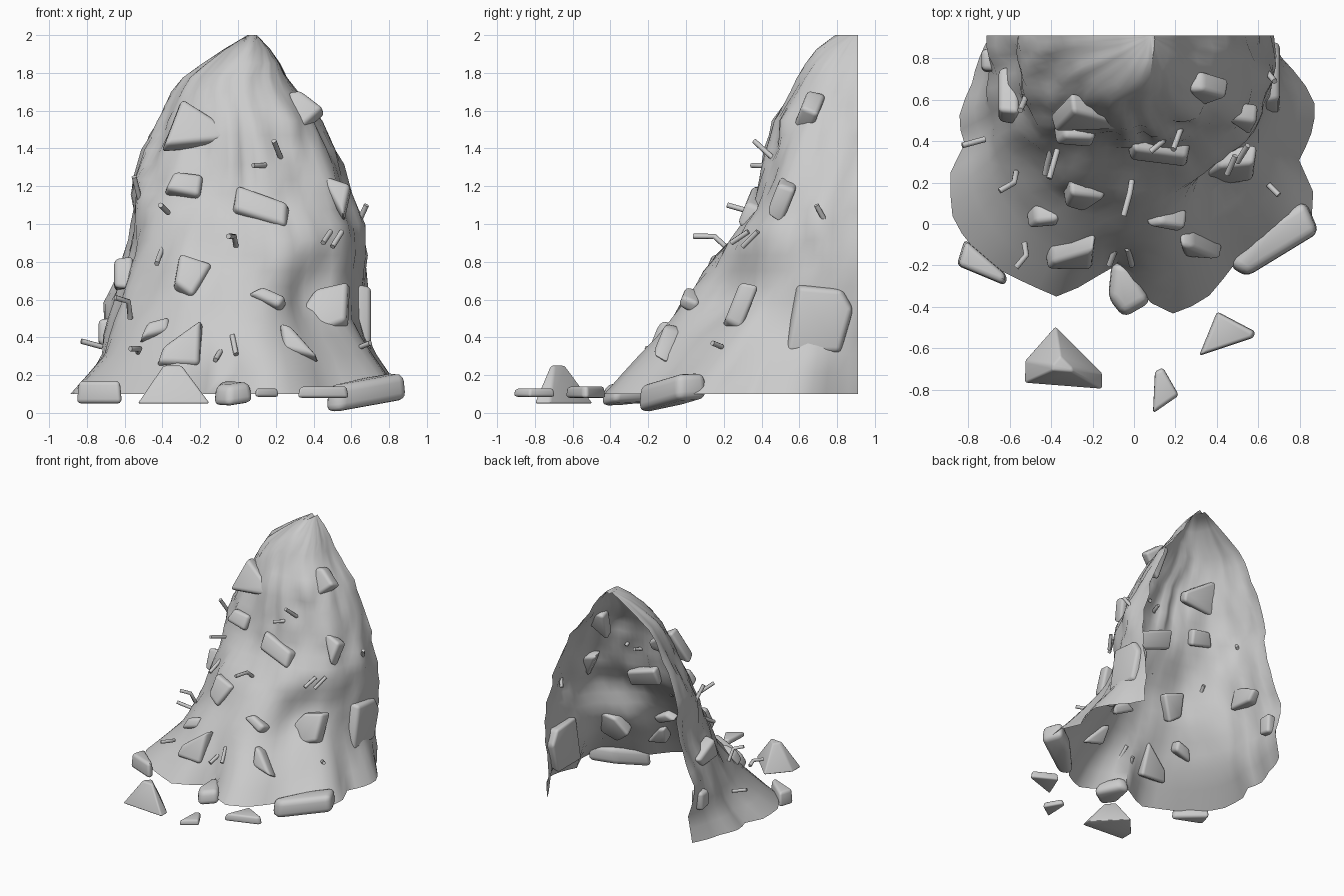
import bpy, bmesh, math
from mathutils import Vector, noise
from mathutils.bvhtree import BVHTree

if "Cube" in bpy.data.objects:
    bpy.data.objects.remove(bpy.data.objects["Cube"])

BACK = 0.91


def finish(bm, name, angle=50):
    bmesh.ops.recalc_face_normals(bm, faces=bm.faces)
    me = bpy.data.meshes.new(name)
    bm.to_mesh(me)
    ob = bpy.data.objects.new(name, me)
    bpy.context.collection.objects.link(ob)
    bpy.ops.object.select_all(action='DESELECT')
    bpy.context.view_layer.objects.active = ob
    ob.select_set(True)
    bpy.ops.object.shade_smooth_by_angle(angle=math.radians(angle))
    return ob


def lerp_table(table, v):
    # table rows sorted by first entry; returns interpolated rest
    for a, b in zip(table, table[1:]):
        if v <= b[0]:
            k = max(0, (v - a[0]) / (b[0] - a[0]))
            return [p + (q - p) * k for p, q in zip(a[1:], b[1:])]
    return list(table[-1][1:])


# --- Mound shell: levels of (height, left, right, front) ---
LEVELS = [(0.1, -0.88, 0.87, -0.40), (0.3, -0.74, 0.75, -0.25), (0.45, -0.72, 0.69, -0.12),
          (0.6, -0.69, 0.68, 0.01), (0.8, -0.60, 0.67, 0.12), (0.95, -0.57, 0.66, 0.26),
          (1.1, -0.57, 0.62, 0.38), (1.35, -0.52, 0.55, 0.43), (1.55, -0.44, 0.44, 0.47),
          (1.75, -0.34, 0.28, 0.57), (1.88, -0.15, 0.21, 0.65), (1.97, -0.01, 0.13, 0.74),
          (2.0, 0.05, 0.10, 0.79)]
# ragged foot of the mound, seen from above
FOOT = [(-0.69, 0.91), (-0.78, 0.68), (-0.85, 0.5), (-0.82, 0.38), (-0.89, 0.26), (-0.88, 0.0),
        (-0.72, -0.2), (-0.5, -0.31), (-0.35, -0.37), (-0.22, -0.28), (-0.08, -0.2), (0.05, -0.36),
        (0.2, -0.44), (0.36, -0.37), (0.5, -0.2), (0.7, -0.12), (0.87, -0.02), (0.88, 0.2),
        (0.81, 0.3), (0.88, 0.47), (0.88, 0.6), (0.72, 0.8), (0.66, 0.91)]
foot_polar = [(math.atan2(BACK - y, -x), math.hypot(x, BACK - y)) for x, y in FOOT]
COLS, ROWS = 44, 24


def superellipse(t, a, b, e=2.2):
    return (abs(math.cos(t) / a) ** e + abs(math.sin(t) / b) ** e) ** (-1 / e)


bm = bmesh.new()
rows = []
for j in range(ROWS):
    z = 0.1 + 1.9 * (j / (ROWS - 1)) ** 0.9
    left, right, front = lerp_table(LEVELS, z)
    cx, a, b = (left + right) / 2, (right - left) / 2, BACK - front
    w = max(0, 1 - (z - 0.1) / 0.45)
    boxy = 2.1 + 0.9 * math.exp(-((z - 1.1) / 0.25) ** 2)
    high = min(1, max(0, (z - 1.2) / 0.3))
    row = []
    for i in range(COLS + 1):
        t = math.pi * i / COLS
        # the upper part bulges to the right and falls away to the left
        r = superellipse(t, a, b, boxy - 0.6 * high * math.cos(t))
        foot = lerp_table(foot_polar, t)[0] / superellipse(t, 0.875, 1.31)
        r *= 1 + (foot - 1) * w
        x0 = cx - r * math.cos(t)
        # gully on the front right, and general lumpiness
        gully = 0.12 * math.exp(-((x0 - 0.40) / 0.15) ** 2 - ((z - 0.64) / 0.20) ** 2)
        ring = Vector((math.cos(t), math.sin(t), z))
        lump = 0.035 * noise.noise(ring * 3.5) + 0.025 * noise.noise(ring * 8)
        r -= gully * math.sin(t)
        r += lump * (1 - w) * min(1, a * 2)
        row.append(bm.verts.new((cx - r * math.cos(t), BACK - r * math.sin(t), z)))
    rows.append(row)
for lo, hi in zip(rows, rows[1:]):
    for i in range(COLS):
        bm.faces.new((lo[i], lo[i + 1], hi[i + 1], hi[i]))
tip = bm.verts.new((0.08, BACK, 1.98))
for i in range(COLS):
    bm.faces.new((rows[-1][i], rows[-1][i + 1], tip))
surface = BVHTree.FromBMesh(bm)
finish(bm, "mound_shell", 70)


# --- Stones: bevelled prisms from an outline ---
def stone(name, base, top, bevel):
    bm = bmesh.new()
    lo = [bm.verts.new(p) for p in base]
    hi = [bm.verts.new(p) for p in top]
    bm.faces.new(lo)
    bm.faces.new(hi)
    n = len(lo)
    for i in range(n):
        bm.faces.new((lo[i], lo[(i + 1) % n], hi[(i + 1) % n], hi[i]))
    bmesh.ops.recalc_face_normals(bm, faces=bm.faces)
    bmesh.ops.bevel(bm, geom=bm.edges[:], offset=bevel, segments=3, profile=0.5,
                    affect='EDGES', clamp_overlap=True)
    finish(bm, name)


def wall_stone(name, outline, view, thick=0.055):
    # project an outline along the view direction onto the mound's tangent plane
    pts = [Vector((u, -2, v)) if view.y else Vector((-2 * view.x, u, v)) for u, v in outline]
    mid = sum(pts, Vector()) / len(pts)
    hit, nrm, _, _ = surface.ray_cast(mid, view)
    if hit is None:
        hit, nrm, _, _ = surface.find_nearest(mid + view * 2.5)
    if nrm.dot(view) > 0:
        nrm = -nrm
    if view.y:
        nrm.z += 0.25
    nrm = (nrm - view * max(0, 0.62 + nrm.dot(view))).normalized()
    flat = [p + view * ((hit - p).dot(nrm) / view.dot(nrm)) for p in pts]
    c = sum(flat, Vector()) / len(flat)
    flat = [c + (p - c) * 1.05 for p in flat]
    top = [c + (p - c) * 0.88 + nrm * thick * 0.8 for p in flat]
    stone(name, [p - nrm * thick for p in flat], top, 0.024)


FRONT_STONES = [
    [(-0.40, 1.40), (-0.30, 1.66), (-0.05, 1.50), (-0.06, 1.43)],
    [(0.26, 1.69), (0.33, 1.70), (0.46, 1.60), (0.29, 1.45)],
    [(-0.39, 1.17), (-0.34, 1.27), (-0.18, 1.25), (-0.20, 1.13)],
    [(-0.03, 1.06), (-0.01, 1.20), (0.27, 1.10), (0.26, 0.97)],
    [(0.42, 1.26), (0.60, 1.20), (0.56, 1.02)],
    [(-0.34, 0.67), (-0.31, 0.84), (-0.13, 0.78), (-0.24, 0.60)],
    [(0.05, 0.62), (0.13, 0.66), (0.26, 0.60), (0.22, 0.54)],
    [(-0.52, 0.38), (-0.48, 0.47), (-0.36, 0.50), (-0.36, 0.42)],
    [(-0.43, 0.25), (-0.40, 0.34), (-0.19, 0.49), (-0.20, 0.24)],
    [(0.22, 0.47), (0.28, 0.45), (0.43, 0.28), (0.24, 0.32)],
    [(0.32, 0.52), (0.41, 0.65), (0.59, 0.69), (0.58, 0.47), (0.45, 0.42)]]
RIGHT_STONES = [
    [(0.52, 0.31), (0.59, 0.68), (0.83, 0.66), (0.89, 0.55), (0.82, 0.31)]]
LEFT_STONES = [
    [(0.48, 0.66), (0.54, 0.83), (0.77, 0.72), (0.70, 0.64)],
    [(0.73, 0.36), (0.74, 0.50), (0.85, 0.50), (0.84, 0.34)]]
for label, group, view in (("front", FRONT_STONES, Vector((0, 1, 0))),
                           ("right", RIGHT_STONES, Vector((-1, 0, 0))),
                           ("left", LEFT_STONES, Vector((1, 0, 0)))):
    for k, outline in enumerate(group):
        wall_stone(f"{label}_stone_{k + 1}", outline, view)

# --- Loose stones on the ground: (bottom, top, taper, slope in x, slope in y, plan outline) ---
GROUND_STONES = [
    (0.05, 0.17, 0.9, 0, 0, [(-0.86, -0.20), (-0.82, -0.07), (-0.61, -0.25), (-0.62, -0.30)]),
    (0.05, 0.25, 0.25, 0, 0, [(-0.38, -0.49), (-0.53, -0.66), (-0.53, -0.77), (-0.15, -0.80), (-0.15, -0.72)]),
    (0.05, 0.16, 0.85, 0.1, 0.1, [(-0.13, -0.36), (-0.11, -0.17), (-0.02, -0.18), (0.09, -0.38), (-0.05, -0.46)]),
    (0.085, 0.13, 0.9, 0, 0, [(0.10, -0.71), (0.14, -0.69), (0.22, -0.83), (0.09, -0.92)]),
    (0.08, 0.14, 0.9, 0, 0, [(0.40, -0.42), (0.59, -0.52), (0.58, -0.55), (0.31, -0.64)]),
    (0.04, 0.18, 0.94, 0.12, 0.1, [(0.45, -0.20), (0.65, 0.01), (0.83, 0.12), (0.90, -0.04), (0.54, -0.26)])]
for k, (z0, z1, taper, sx, sy, plan) in enumerate(GROUND_STONES):
    lo = [Vector((x, y, z0)) for x, y in plan]
    c = sum(lo, Vector()) / len(lo)
    for p in lo:
        p.z += (p.x - c.x) * sx + (p.y - c.y) * sy
    hi = [c + (p - c) * taper + Vector((0, 0, z1 - z0)) for p in lo]
    stone(f"ground_stone_{k + 1}", lo, hi, min(0.04, (z1 - z0) * 0.33))

# --- Reinforcing rods, straight and bent ---
RODS = [
    [(0.19, 0.36, 1.44), (0.23, 0.47, 1.34)],
    [(0.08, 0.35, 1.31), (0.14, 0.40, 1.31), (0.15, 0.47, 1.33)],
    [(-0.41, 0.22, 1.10), (-0.37, 0.36, 1.06)],
    [(-0.05, 0.04, 0.935), (-0.02, 0.15, 0.935), (-0.01, 0.21, 0.88)],
    [(0.45, 0.24, 0.90), (0.49, 0.33, 0.96)],
    [(0.50, 0.30, 0.88), (0.55, 0.38, 0.96)],
    [(-0.43, 0.24, 0.79), (-0.42, 0.29, 0.82), (-0.40, 0.36, 0.87)],
    [(-0.65, 0.16, 0.61), (-0.58, 0.20, 0.59), (-0.57, 0.25, 0.50)],
    [(-0.03, -0.12, 0.41), (-0.01, -0.20, 0.31)],
    [(-0.12, -0.20, 0.28), (-0.09, -0.12, 0.33)],
    [(-0.57, -0.21, 0.34), (-0.52, -0.15, 0.34), (-0.53, -0.09, 0.32)],
    [(-0.83, 0.38, 0.38), (-0.72, 0.41, 0.35)],
    [(-0.55, 0.55, 1.25), (-0.52, 0.62, 1.13)],
    [(0.68, 0.69, 1.10), (0.63, 0.75, 0.99)],
    [(0.70, 0.14, 0.37), (0.65, 0.19, 0.35)]]
for k, path in enumerate(RODS):
    cu = bpy.data.curves.new(f"rod_{k + 1}", 'CURVE')
    cu.dimensions = '3D'
    cu.bevel_depth = 0.014
    cu.bevel_resolution = 2
    cu.use_fill_caps = True
    sp = cu.splines.new('POLY')
    sp.points.add(len(path) - 1)
    for p, co in zip(sp.points, path):
        p.co = (*co, 1)
    bpy.context.collection.objects.link(bpy.data.objects.new(f"rod_{k + 1}", cu))
